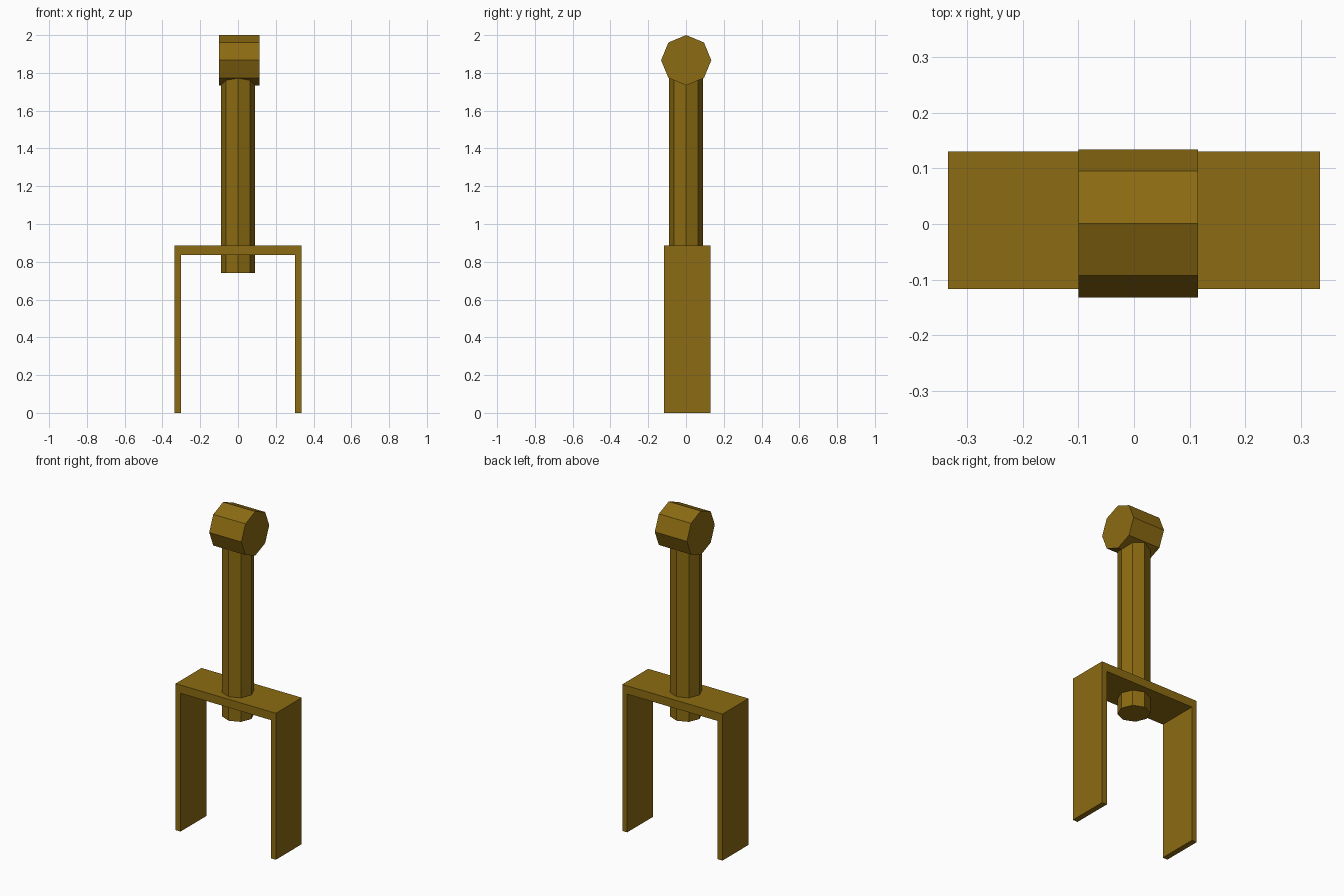
import bpy, bmesh
from math import radians
from mathutils import Matrix

cube = bpy.data.objects.get("Cube")
if cube:
    bpy.data.objects.remove(cube, do_unlink=True)

bronze = bpy.data.materials.new("dark bronze")
bronze.use_nodes = True
COLOR = (0.26, 0.145, 0.006, 1)
bronze.diffuse_color = COLOR
bronze.node_tree.nodes["Principled BSDF"].inputs["Base Color"].default_value = COLOR


def add_object(name, bm):
    bmesh.ops.recalc_face_normals(bm, faces=bm.faces)
    mesh = bpy.data.meshes.new(name)
    bm.to_mesh(mesh)
    bm.free()
    mesh.materials.append(bronze)
    obj = bpy.data.objects.new(name, mesh)
    bpy.context.collection.objects.link(obj)


def octagon_bar(name, radius, length, matrix):
    bm = bmesh.new()
    bmesh.ops.create_cone(bm, cap_ends=True, segments=8, radius1=radius,
                          radius2=radius, depth=length, matrix=matrix)
    add_object(name, bm)


# Yoke: a U profile extruded from front to back
OUTER, INNER, TOP, UNDER = 0.335, 0.302, 0.885, 0.835
FRONT, BACK = -0.117, 0.13
half = [(OUTER, TOP), (OUTER, 0), (INNER, 0), (INNER, UNDER)]
profile = half + [(-x, z) for x, z in reversed(half)]
bm = bmesh.new()
face = bm.faces.new([bm.verts.new((x, FRONT, z)) for x, z in profile])
sides = bmesh.ops.extrude_face_region(bm, geom=[face], use_keep_orig=True)
new_verts = [g for g in sides["geom"] if isinstance(g, bmesh.types.BMVert)]
bmesh.ops.translate(bm, verts=new_verts, vec=(0, BACK - FRONT, 0))
add_object("yoke", bm)

# Upright shaft passing through the yoke into the head
LOW, HIGH = 0.74, 1.85
octagon_bar("shaft", 0.09, HIGH - LOW, Matrix.Translation((0, 0, (LOW + HIGH) / 2)))

# Crosswise head
octagon_bar("head", 0.133, 0.215,
            Matrix.Translation((0.0075, 0.001, 1.867)) @ Matrix.Rotation(radians(90), 4, "Y"))
